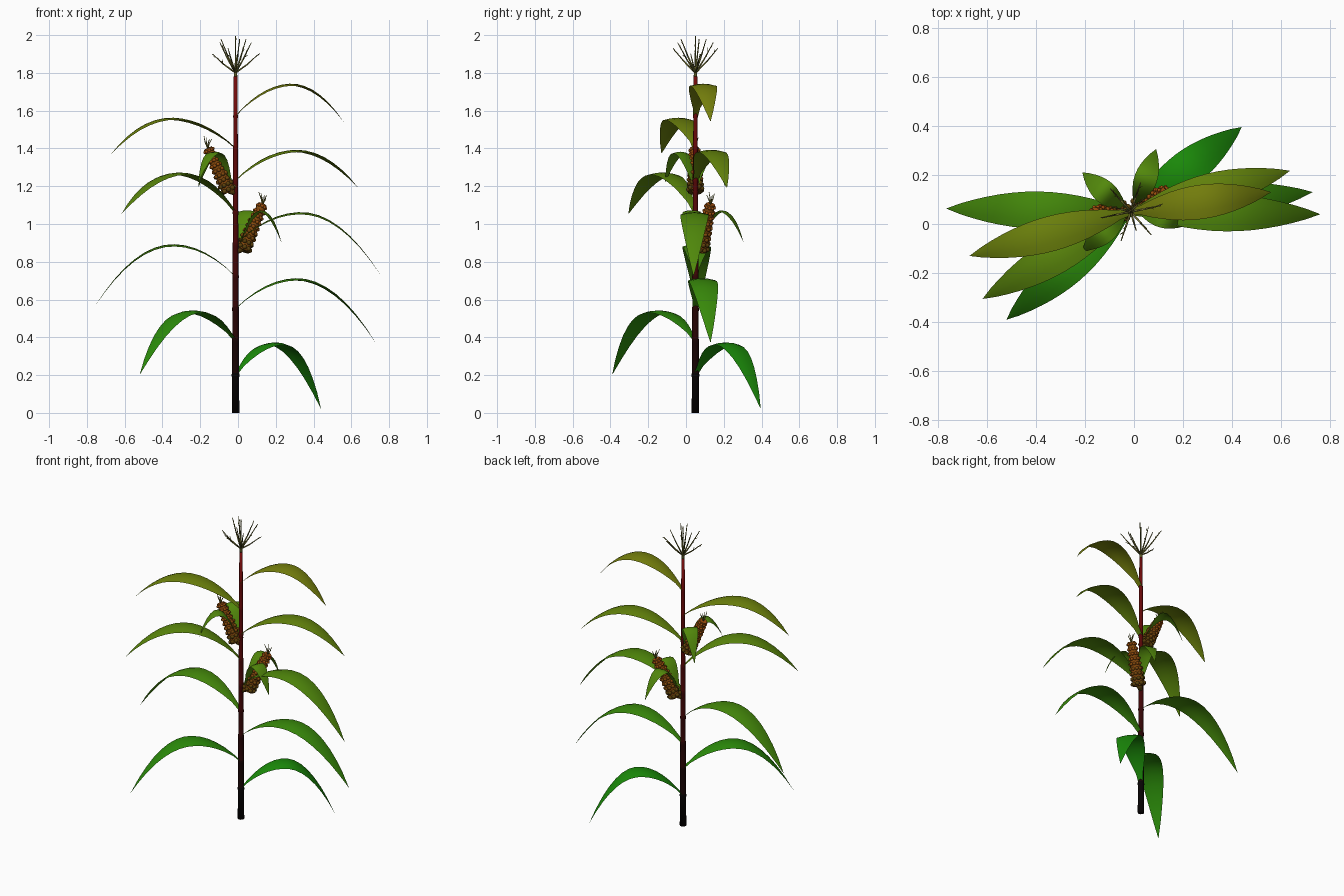
import bpy, bmesh, math, random
from mathutils import Vector, Matrix

if "Cube" in bpy.data.objects:
    bpy.data.objects.remove(bpy.data.objects["Cube"])

random.seed(4)
SX, SY = -0.013, 0.05            # stalk axis


def mix(a, b, t):
    t = max(0, min(1, t))
    return tuple(p + (q - p) * t for p, q in zip(a, b))


def material(name, rgb):
    m = bpy.data.materials.new(name)
    m.diffuse_color = (*rgb, 1)
    m.use_nodes = True
    m.node_tree.nodes["Principled BSDF"].inputs["Base Color"].default_value = m.diffuse_color
    return m


def finish(name, bm, mats, smooth=True):
    me = bpy.data.meshes.new(name)
    bm.to_mesh(me)
    bm.free()
    for m in mats:
        me.materials.append(m)
    for p in me.polygons:
        p.use_smooth = smooth
    ob = bpy.data.objects.new(name, me)
    bpy.context.collection.objects.link(ob)
    return ob


def rod(bm, a, b, r1, r2, sides=5):
    """Tapered rod between two points."""
    a, b = Vector(a), Vector(b)
    d = b - a
    mat = Matrix.Translation((a + b) / 2) @ d.to_track_quat('Z', 'Y').to_matrix().to_4x4()
    bmesh.ops.create_cone(bm, cap_ends=True, segments=sides, radius1=r1,
                          radius2=r2, depth=d.length, matrix=mat)


def leaf(name, base, tip, rise, u, half, mat, steps=14):
    """Arching blade: gently crowned, parabolic rise to t=u, then droop to the tip."""
    base, tip = Vector(base), Vector(tip)
    side = Vector((base.y - tip.y, tip.x - base.x, 0)).normalized()
    drop = base.z + rise - tip.z
    bm = bmesh.new()
    prev = None
    for i in range(steps + 1):
        t = i / steps
        p = base.lerp(tip, t)
        if t < u:
            p.z = base.z + rise * (1 - (1 - t / u) ** 2)
        else:
            p.z = base.z + rise - drop * ((t - u) / (1 - u)) ** 2
        w = half * max(math.sin(math.pi * t), 0) ** 0.85
        w = max(w, 0.014 * (1 - t), 0.0005)
        row = [bm.verts.new(p + side * s * w + Vector((0, 0, 0.003 - 0.16 * w * s * s)))
               for s in (-1, -0.5, 0, 0.5, 1)]
        if prev:
            for k in range(4):
                bm.faces.new((prev[k], row[k], row[k + 1], prev[k + 1]))
        prev = row
    return finish(name, bm, [mat])


# Stalk: lathe with a slight ring at every node, darkening to the ground
nodes = [0.2, 0.38, 0.55, 0.72, 0.89, 1.06, 1.23, 1.40, 1.57]
rad = lambda z: 0.020 - 0.0055 * z
profile = [(0, 0.020)]
for z in nodes:
    r = rad(z)
    profile += [(z - 0.012, r), (z - 0.005, r * 1.08), (z + 0.005, r * 1.08), (z + 0.012, r * 0.97)]
profile += [(1.78, rad(1.78))]
bm = bmesh.new()
rings = [[bm.verts.new((SX + r * math.cos(a), SY + r * math.sin(a), z))
          for a in [k * math.tau / 12 for k in range(12)]] for z, r in profile]
for i, (lo, hi) in enumerate(zip(rings, rings[1:])):
    for k in range(12):
        f = bm.faces.new((lo[k], lo[(k + 1) % 12], hi[(k + 1) % 12], hi[k]))
        f.material_index = min(i // 4, 9)
bm.faces.new(rings[0][::-1])
bm.faces.new(rings[-1]).material_index = 9
finish("stalk", bm, [material(f"stalk_{i}", mix((0.002, 0.001, 0.001), (0.17, 0.003, 0.003), (i / 9) ** 1.5))
                     for i in range(10)])

# Blades: tip x, y, z, rise, apex fraction, half width
blades = [
    (0.439, 0.395, 0.02, 0.17, 0.47, 0.075),
    (-0.52, -0.39, 0.20, 0.16, 0.45, 0.075),
    (0.728, 0.13, 0.37, 0.16, 0.44, 0.075),
    (-0.765, 0.063, 0.55, 0.17, 0.44, 0.076),
    (0.759, 0.04, 0.72, 0.17, 0.45, 0.075),
    (-0.617, -0.305, 1.05, 0.21, 0.49, 0.074),
    (0.635, 0.217, 1.19, 0.16, 0.50, 0.073),
    (-0.670, -0.13, 1.37, 0.16, 0.52, 0.072),
    (0.558, 0.13, 1.54, 0.17, 0.52, 0.070),
]


def green(z):
    return mix((0.003, 0.27, 0.003), (0.19, 0.22, 0.004), (z / 1.6) ** 1.5)


for i, ((x, y, z, rise, u, half), z0) in enumerate(zip(blades, nodes)):
    leaf(f"leaf_{i + 1}", (SX, SY, z0), (x, y, z), rise, u, half,
         material(f"leaf_green_{i + 1}", green(z0)))

# Ears: tapered cob, staggered kernels, silk strands and two husk leaves each
brown = [material(f"kernel_{i}", mix((0.10, 0.05, 0.003), (0.36, 0.08, 0.004), i / 4)) for i in range(5)]
silk_mat = material("silk", (0.17, 0.16, 0.02))


def ear(name, base, top, husks):
    base, top = Vector(base), Vector(top)
    axis = top - base
    frame = axis.to_track_quat('Z', 'Y')
    bm = bmesh.new()
    rod(bm, base, top, 0.038, 0.024, 12)
    rows, around = 9, 9
    for i in range(rows):
        t = (i + 0.5) / rows
        r = 0.037 - 0.013 * t
        for k in range(around):
            a = (k + 0.5 * (i % 2)) * math.tau / around
            p = base + axis * t + frame @ Vector((r * math.cos(a), r * math.sin(a), 0))
            bmesh.ops.create_icosphere(bm, subdivisions=2, radius=0.013 - 0.005 * t,
                                       matrix=Matrix.Translation(p))
    for f in bm.faces:
        t = (f.calc_center_median() - base).dot(axis) / axis.length_squared
        f.material_index = max(0, min(4, int(t * 5)))
    ob = finish(name, bm, brown)
    bpy.context.view_layer.objects.active = ob
    ob.select_set(True)
    bpy.ops.object.shade_smooth_by_angle(angle=math.radians(50))
    ob.select_set(False)

    bm = bmesh.new()
    for k in range(4):
        a = k * math.tau / 4 + 0.4
        out = Vector((0.022 * math.cos(a), 0.022 * math.sin(a), 0.03 + 0.008 * (k % 3)))
        mid = top + out * 0.5 + axis * 0.03
        rod(bm, top, mid, 0.004, 0.003)
        rod(bm, mid, top + out + Vector((0, 0, 0.018)), 0.003, 0.0015)
    finish(name + "_silk", bm, [silk_mat])
    for k, (x, y, z) in enumerate(husks):
        leaf(f"{name}_husk_{k + 1}", base.lerp(Vector((SX, SY, base.z)), 0.5), (x, y, z), 0.21,
             0.52, 0.047, material(f"{name}_husk_{k + 1}", mix(green(0.6), green(1.2), 0.5)), 10)
    bm = bmesh.new()
    rod(bm, (SX, SY, base.z - 0.01), base + axis * 0.08, 0.012, 0.025, 8)
    finish(name + "_shank", bm, [brown[0]])


ear("lower_ear", (0.024, 0.075, 0.86), (0.13, 0.13, 1.105),
    [(0.09, 0.305, 0.90), (0.23, 0.0, 0.90)])
ear("upper_ear", (-0.045, 0.05, 1.17), (-0.160, 0.045, 1.402),
    [(-0.21, 0.21, 1.19), (-0.21, -0.11, 1.22)])

# Tassel: neck, central spike and two whorls of branches with short spikelets
bm = bmesh.new()
rod(bm, (SX, SY, 1.775), (SX, SY, 1.83), 0.010, 0.006, 8)
rays = [(0, 0, 0.195)]
for k in range(6):
    a = k * math.tau / 6 + 0.2
    rays.append((0.125 * math.cos(a), 0.125 * math.sin(a), 0.10 + 0.03 * (k % 3)))
for k in range(3):
    a = k * math.tau / 3 + 0.8
    rays.append((0.08 * math.cos(a), 0.08 * math.sin(a), 0.18))
for ray in rays:
    start, d = Vector((SX, SY, 1.80)), Vector(ray)
    mid = start + d * 0.5 + Vector((0, 0, -0.006))
    rod(bm, start, mid, 0.005, 0.004)
    rod(bm, mid, start + d, 0.004, 0.002)
    for j in range(3):
        p = mid.lerp(start + d, 0.1 + 0.3 * j)
        jit = Vector([random.uniform(-1, 1) for _ in range(3)]) * 0.012
        rod(bm, p, p + d.normalized() * 0.018 + jit * (0.3 if ray[2] > 0.17 else 1), 0.003, 0.0015)
finish("tassel", bm, [material("tassel", (0.17, 0.16, 0.03))])
